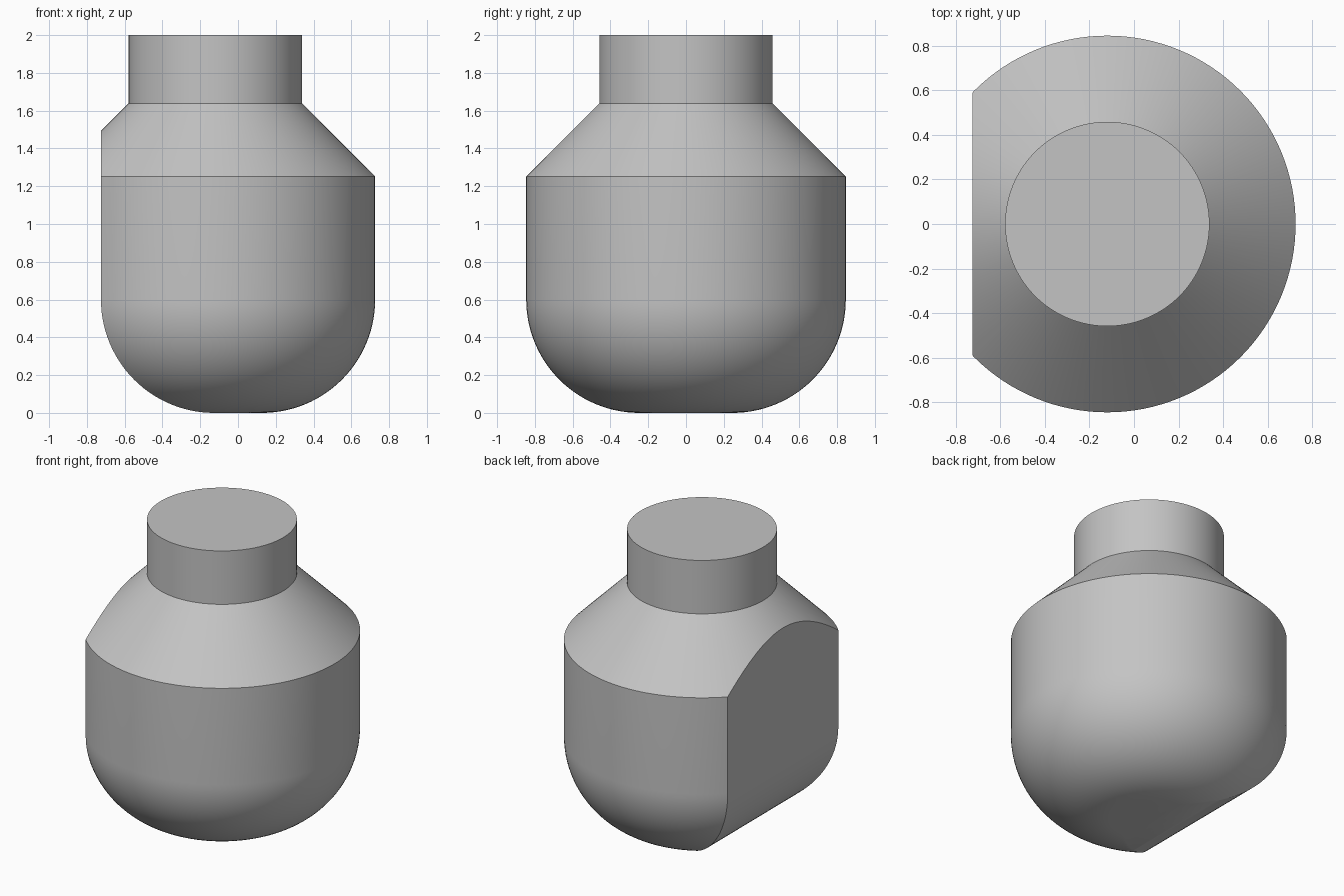
import bpy
import bmesh
from math import cos, sin, pi, radians

if "Cube" in bpy.data.objects:
    bpy.data.objects.remove(bpy.data.objects["Cube"], do_unlink=True)

AXIS_X = -0.12      # axis of the round body
BODY_R = 0.846
NECK_R = 0.459
FLAT_X = -0.7255    # flattened side
FILLET = 0.6        # rounding of the bottom rim
SHOULDER_Z, NECK_Z, TOP_Z = 1.252, 1.639, 2.0
SIDES, ARC = 128, 28

grey = bpy.data.materials.new("plain_grey")
grey.use_nodes = True
colour = (0.55, 0.55, 0.55, 1)
grey.diffuse_color = colour
grey.node_tree.nodes["Principled BSDF"].inputs["Base Color"].default_value = colour


def rounded_rim(edge, direction):
    """Quarter arc from the flat bottom up to the wall at the given edge."""
    pts = []
    for i in range(ARC + 1):
        t = pi / 2 * (1 - i / ARC)
        pts.append((edge - direction * FILLET * (1 - cos(t)), FILLET * (1 - sin(t))))
    return pts


def make_object(name, bm):
    bmesh.ops.recalc_face_normals(bm, faces=bm.faces[:])
    mesh = bpy.data.meshes.new(name)
    bm.to_mesh(mesh)
    bm.free()
    mesh.materials.append(grey)
    obj = bpy.data.objects.new(name, mesh)
    bpy.context.collection.objects.link(obj)
    return obj


def lathe(name, profile):
    """Closed solid of revolution around the body axis."""
    bm = bmesh.new()
    angles = [2 * pi * k / SIDES for k in range(SIDES)]
    rings = [[bm.verts.new((AXIS_X + r * cos(a), r * sin(a), z)) for a in angles]
             for r, z in profile]
    for low, high in zip(rings, rings[1:]):
        for k in range(SIDES):
            n = (k + 1) % SIDES
            bm.faces.new((low[k], low[n], high[n], high[k]))
    bm.faces.new(rings[0])
    bm.faces.new(rings[-1])
    return make_object(name, bm)


def extrude_y(name, outline, half):
    """Prism with an x-z outline, running along y."""
    bm = bmesh.new()
    face = bm.faces.new([bm.verts.new((x, -half, z)) for x, z in outline])
    new = bmesh.ops.extrude_face_region(bm, geom=[face])["geom"]
    bmesh.ops.translate(bm, vec=(0, 2 * half, 0),
                        verts=[v for v in new if isinstance(v, bmesh.types.BMVert)])
    return make_object(name, bm)


# Round body with rounded bottom, conical shoulder and neck
bottle = lathe("bottle_body", rounded_rim(BODY_R, 1) + [
    (BODY_R, SHOULDER_Z), (NECK_R, NECK_Z), (NECK_R, TOP_Z)])

# Envelope that flattens one side, with the same rounding along its foot
rim = rounded_rim(FLAT_X, -1)
envelope = extrude_y("flat_side_cutter",
                     [(rim[0][0], -0.5)] + rim + [(FLAT_X, 2.5), (1.5, 2.5), (1.5, -0.5)], 1.5)
envelope.hide_render = True

cut = bottle.modifiers.new("flat_side", 'BOOLEAN')
cut.operation = 'INTERSECT'
cut.solver = 'EXACT'
cut.object = envelope

bpy.ops.object.select_all(action='DESELECT')
bottle.select_set(True)
bpy.context.view_layer.objects.active = bottle
bpy.ops.object.modifier_apply(modifier=cut.name)
bpy.data.objects.remove(envelope, do_unlink=True)
bpy.ops.object.shade_smooth_by_angle(angle=radians(20))
